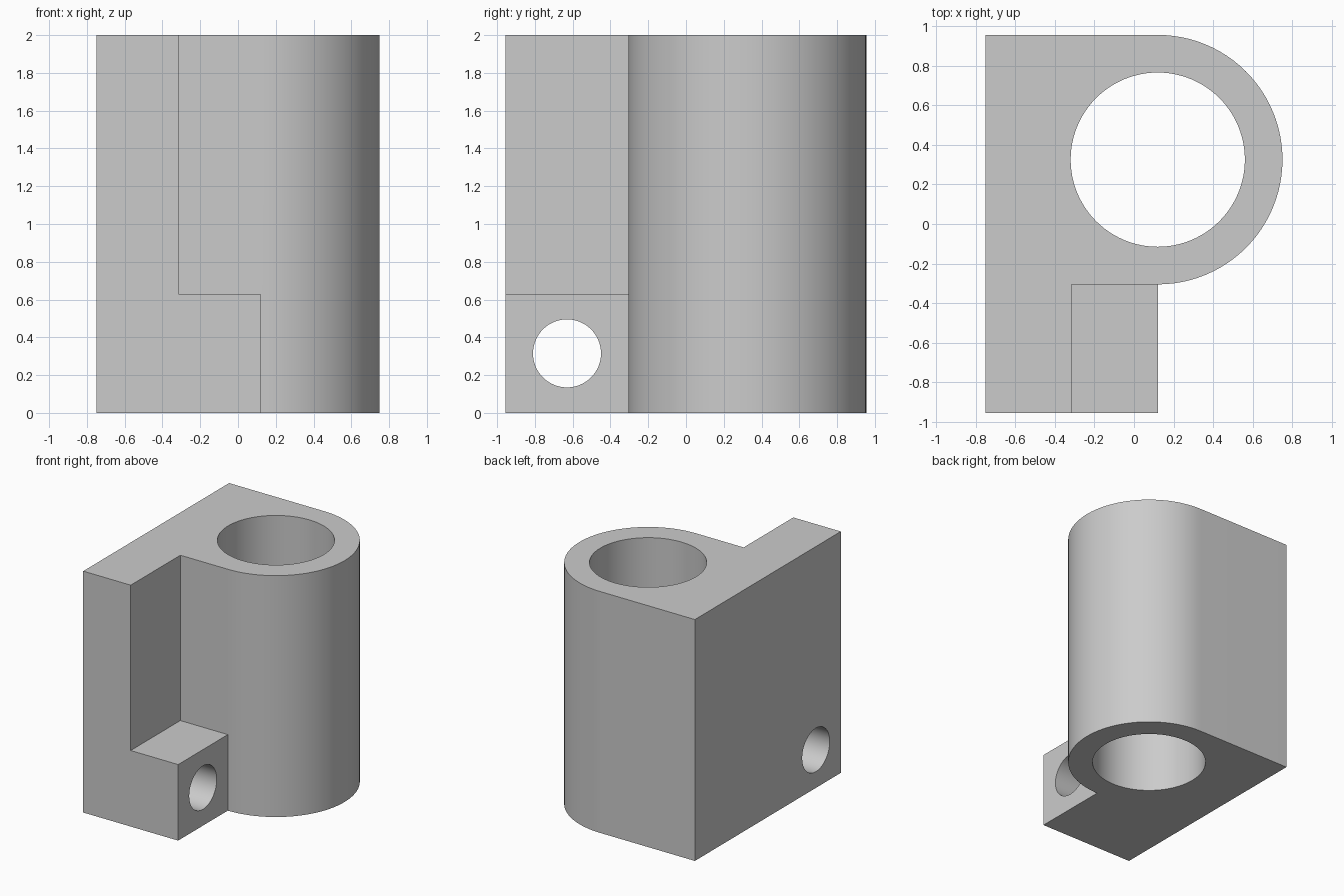
import bpy, bmesh
from math import sin, cos, pi, radians
from mathutils import Matrix, Vector

cube = bpy.data.objects.get("Cube")
if cube:
    bpy.data.objects.remove(cube, do_unlink=True)

HEIGHT = 2.0
LEFT, FRONT, BACK = -0.75, -0.955, 0.955
BORE_X, BORE_R, BARREL_R = 0.12, 0.44, 0.63
BORE_Y = BACK - BARREL_R
LUG_TOP, WALL_X = 0.63, -0.315
ARC_STEPS = 48


def make_object(name, bm):
    bmesh.ops.recalc_face_normals(bm, faces=bm.faces)
    mesh = bpy.data.meshes.new(name)
    bm.to_mesh(mesh)
    bm.free()
    obj = bpy.data.objects.new(name, mesh)
    bpy.context.collection.objects.link(obj)
    return obj


def extrude_profile(name, points, height):
    bm = bmesh.new()
    face = bm.faces.new([bm.verts.new((x, y, 0)) for x, y in points])
    top = bmesh.ops.extrude_face_region(bm, geom=[face])["geom"]
    verts = [v for v in top if isinstance(v, bmesh.types.BMVert)]
    bmesh.ops.translate(bm, vec=(0, 0, height), verts=verts)
    return make_object(name, bm)


def cylinder(name, center, radius, length, rotation=Matrix()):
    bm = bmesh.new()
    bmesh.ops.create_cone(bm, cap_ends=True, segments=2 * ARC_STEPS,
                          radius1=radius, radius2=radius, depth=length,
                          matrix=Matrix.Translation(center) @ rotation)
    return make_object(name, bm)


def box(name, low, high):
    low, high = Vector(low), Vector(high)
    bm = bmesh.new()
    bmesh.ops.create_cube(bm, size=1, matrix=Matrix.Translation((low + high) / 2)
                          @ Matrix.Diagonal((*(high - low), 1)))
    return make_object(name, bm)


# Block with a rounded barrel side and a front lug
arc = [(BORE_X + BARREL_R * cos(a), BORE_Y + BARREL_R * sin(a))
       for a in (pi * (i / ARC_STEPS - 0.5) for i in range(ARC_STEPS + 1))]
outline = arc + [(LEFT, BACK), (LEFT, FRONT), (BORE_X, FRONT)]
block = extrude_profile("bracket_block", outline, HEIGHT)

# Notch above the lug, vertical bore and cross hole through the lug
cutters = [
    box("notch_cutter", (WALL_X, FRONT - 0.1, LUG_TOP),
        (BORE_X + 0.1, BORE_Y - BARREL_R, HEIGHT + 0.1)),
    cylinder("bore_cutter", (BORE_X, BORE_Y, HEIGHT / 2), BORE_R, HEIGHT + 0.2),
    cylinder("cross_hole_cutter", (-0.3, -0.63, 0.315), 0.18, 1.2,
             Matrix.Rotation(pi / 2, 4, "Y")),
]
bpy.ops.object.select_all(action="DESELECT")
block.select_set(True)
bpy.context.view_layer.objects.active = block
for cutter in cutters:
    cutter.hide_render = True
    cut = block.modifiers.new(cutter.name, "BOOLEAN")
    cut.operation, cut.solver, cut.object = "DIFFERENCE", "EXACT", cutter
    bpy.ops.object.modifier_apply(modifier=cut.name)
    bpy.data.objects.remove(cutter, do_unlink=True)

bpy.ops.object.shade_smooth_by_angle(angle=radians(30))
